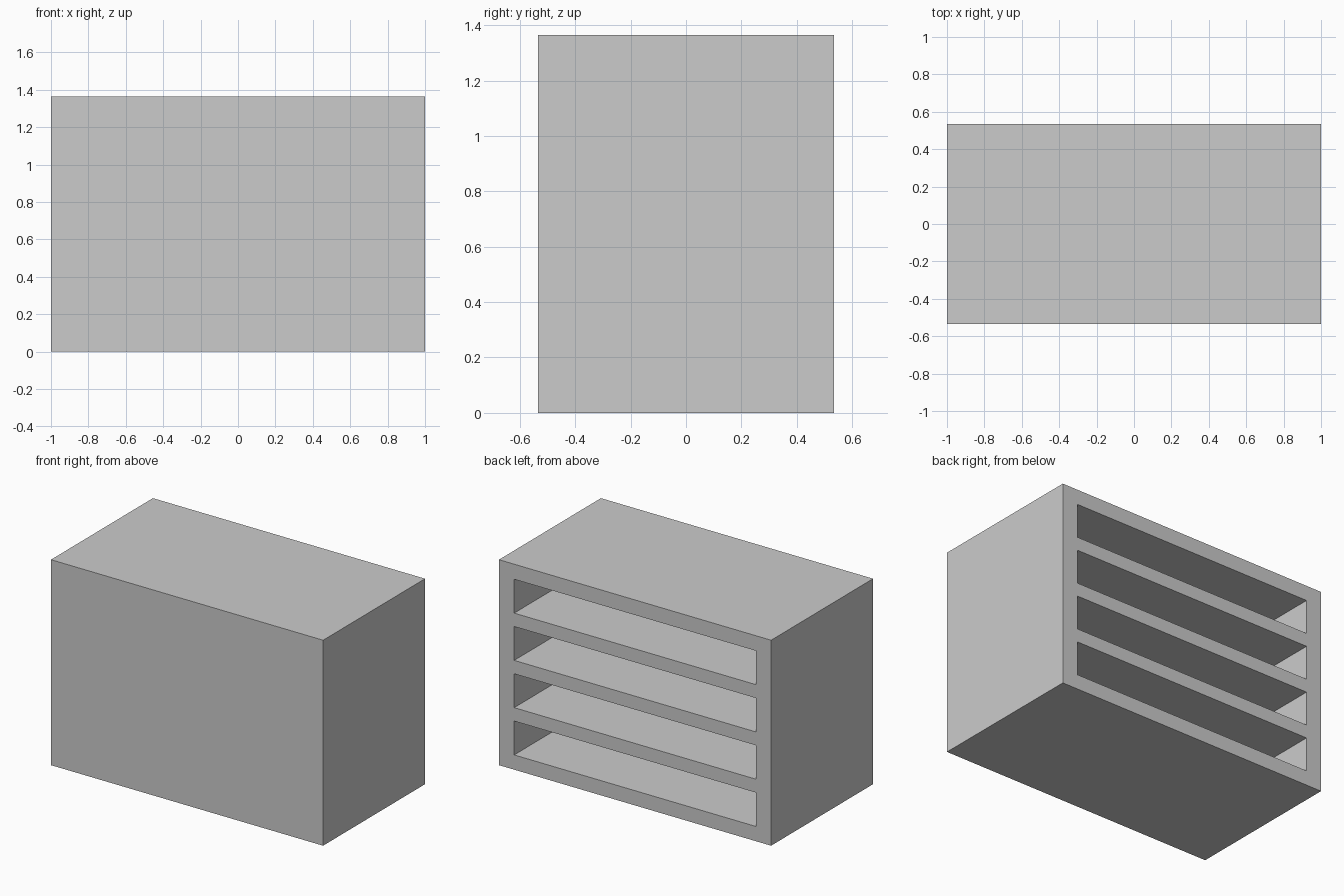
import bpy
import bmesh
from mathutils import Matrix, Vector

# Remove the default object
if "Cube" in bpy.data.objects:
    bpy.data.objects.remove(bpy.data.objects["Cube"], do_unlink=True)

WIDTH, DEPTH, HEIGHT = 2.0, 1.07, 1.365
SIDE_WALL, FRONT_WALL = 0.112, 0.09
SLOTS, SLOT_HEIGHT, PITCH, FIRST_SLOT = 4, 0.225, 0.314, 0.098

grey = bpy.data.materials.new("plain_grey")
grey.use_nodes = True
colour = (0.6, 0.6, 0.6, 1)
grey.diffuse_color = colour
grey.node_tree.nodes["Principled BSDF"].inputs["Base Color"].default_value = colour


def add_box(bm, low, high):
    """Add a box between two opposite corners."""
    low, high = Vector(low), Vector(high)
    matrix = Matrix.Translation((low + high) / 2) @ Matrix.Diagonal((*(high - low), 1))
    bmesh.ops.create_cube(bm, size=1, matrix=matrix)


def make_object(name, bm):
    mesh = bpy.data.meshes.new(name)
    bm.to_mesh(mesh)
    bm.free()
    mesh.materials.append(grey)
    obj = bpy.data.objects.new(name, mesh)
    bpy.context.collection.objects.link(obj)
    return obj


# Solid cabinet body
body = bmesh.new()
add_box(body, (-WIDTH / 2, -DEPTH / 2, 0), (WIDTH / 2, DEPTH / 2, HEIGHT))
cabinet = make_object("shelf_cabinet", body)

# Row of shelf openings, cut in from the back
slots = bmesh.new()
reach = WIDTH / 2 - SIDE_WALL
for i in range(SLOTS):
    z = FIRST_SLOT + i * PITCH
    add_box(slots, (-reach, -DEPTH / 2 + FRONT_WALL, z), (reach, DEPTH, z + SLOT_HEIGHT))
cutter = make_object("shelf_opening_cutter", slots)
cutter.hide_render = True

cut = cabinet.modifiers.new("shelf_openings", "BOOLEAN")
cut.operation = "DIFFERENCE"
cut.solver = "EXACT"
cut.object = cutter

# Apply the cut and discard the cutter
bpy.context.view_layer.objects.active = cabinet
cabinet.select_set(True)
bpy.ops.object.modifier_apply(modifier=cut.name)
bpy.data.objects.remove(cutter, do_unlink=True)
